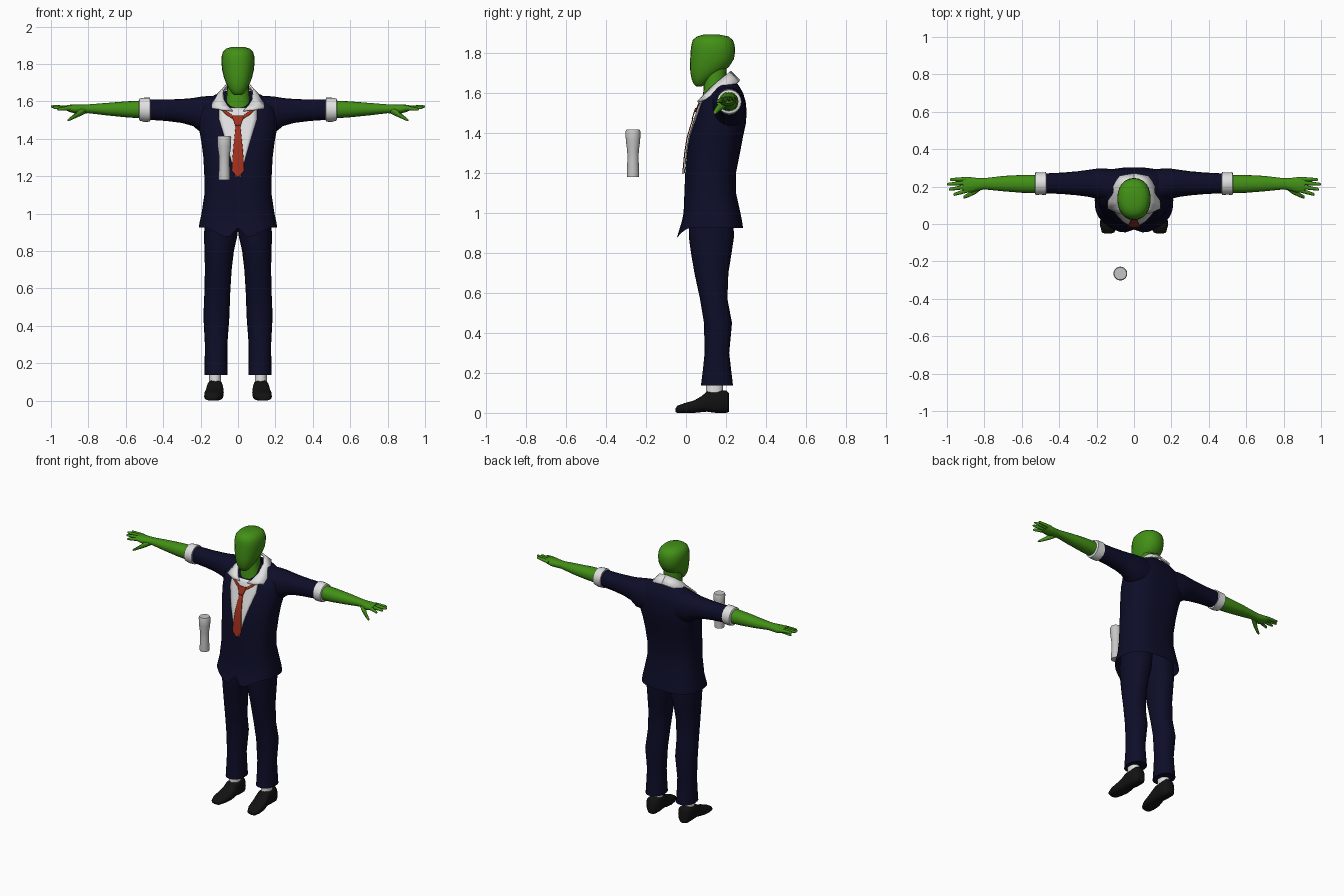
import bpy, bmesh, math

if "Cube" in bpy.data.objects:
    bpy.data.objects.remove(bpy.data.objects["Cube"], do_unlink=True)


def material(name, red, green, blue):
    mat = bpy.data.materials.new(name)
    mat.use_nodes = True
    color = (red, green, blue, 1)
    mat.diffuse_color = color
    shader = mat.node_tree.nodes["Principled BSDF"]
    shader.inputs["Base Color"].default_value = color
    shader.inputs["Roughness"].default_value = 0.8
    return mat


SKIN = material("green skin", .055, .28, .008)
NAVY = material("navy cloth", .004, .004, .022)
WHITE = material("white cloth", .75, .75, .75)
RED = material("red silk", .36, .03, .012)
BLACK = material("black leather", .006, .006, .006)
GREY = material("light grey", .56, .56, .56)


def finish(name, bm, mat, thickness=0):
    """Turn a bmesh into a smooth shaded object."""
    bmesh.ops.recalc_face_normals(bm, faces=bm.faces)
    mesh = bpy.data.meshes.new(name)
    bm.to_mesh(mesh)
    bm.free()
    for face in mesh.polygons:
        face.use_smooth = True
    mesh.set_sharp_from_angle(angle=math.radians(50))
    mesh.materials.append(mat)
    obj = bpy.data.objects.new(name, mesh)
    bpy.context.collection.objects.link(obj)
    if thickness:
        solid = obj.modifiers.new("thickness", "SOLIDIFY")
        solid.thickness = thickness
        solid.offset = 0
    return obj


def skin_rows(bm, rows, closed):
    """Bridge consecutive rows of vertices with quads."""
    for low, high in zip(rows, rows[1:]):
        count = len(low)
        for i in range(count if closed else count - 1):
            j = (i + 1) % count
            bm.faces.new((low[i], low[j], high[j], high[i]))


def loft(name, rings, mat, axis="z", side=1, sides=20, power=2.2, caps=True, adjust=None):
    """Rings are (position, a min, a max, b min, b max) along the axis."""
    bm = bmesh.new()
    rows = []
    for t, a_min, a_max, b_min, b_max in rings:
        row = []
        for i in range(sides):
            angle = math.tau * i / sides
            c, s = math.cos(angle), math.sin(angle)
            c = math.copysign(abs(c) ** (2 / power), c)
            s = math.copysign(abs(s) ** (2 / power), s)
            a = (a_min + a_max + (a_max - a_min) * c) / 2
            b = (b_min + b_max + (b_max - b_min) * s) / 2
            x, y, z = {"z": (a, b, t), "x": (t, a, b), "y": (a, t, b)}[axis]
            if adjust:
                x, y, z = adjust(x, y, z)
            row.append(bm.verts.new((x * side, y, z)))
        rows.append(row)
    skin_rows(bm, rows, True)
    if caps:
        bm.faces.new(rows[0])
        bm.faces.new(rows[-1])
    return finish(name, bm, mat)


def centred(rings):
    return [(z, -half, half, front, back) for z, half, front, back in rings]


# Jacket body: height, half width, front, back
JACKET = [(.925, .21, -.03, .285), (.96, .204, -.02, .28), (1, .195, -.012, .272),
          (1.1, .18, -.008, .25), (1.2, .18, -.004, .25), (1.3, .185, .005, .27),
          (1.38, .195, .018, .285), (1.45, .208, .04, .3), (1.51, .207, .058, .303),
          (1.56, .2, .075, .298), (1.6, .175, .115, .285), (1.635, .125, .145, .265),
          (1.655, .07, .16, .25)]
CUT = 2.6


def hem(x, y, z):
    """Pull the two front corners of the hem down beside the opening."""
    if z < .93 and y < .06:
        x_abs = abs(x)
        peak = x_abs / .055 if x_abs < .055 else max(0, (.17 - x_abs) / .115)
        z -= .058 * peak
        y -= .02 * peak
    return x, y, z


loft("jacket", centred(JACKET), NAVY, sides=48, power=CUT, caps=False, adjust=hem)


def chest_y(x, z):
    """Front surface of the jacket at a given place."""
    for low, high in zip(JACKET, JACKET[1:]):
        if low[0] <= z <= high[0]:
            f = (z - low[0]) / (high[0] - low[0])
            half, front, back = [p + (q - p) * f for p, q in zip(low[1:], high[1:])]
            bulge = (1 - min(1, abs(x) / half) ** CUT) ** (1 / CUT)
            return (front + back) / 2 - (back - front) / 2 * bulge


def panel(name, outline, mat, lift, side=1, steps=8):
    """Thin cloth laid on the chest; outline rows are (height, x min, x max)."""
    bm = bmesh.new()
    rows = []
    for (z0, l0, r0), (z1, l1, r1) in zip(outline, outline[1:]):
        for k in range(5):
            f = k / 4
            z, left, right = z0 + (z1 - z0) * f, l0 + (l1 - l0) * f, r0 + (r1 - r0) * f
            row = []
            for i in range(steps + 1):
                x = left + (right - left) * i / steps
                row.append(bm.verts.new((x * side, chest_y(x, z) - lift, z)))
            rows.append(row)
    skin_rows(bm, rows, False)
    bmesh.ops.remove_doubles(bm, verts=bm.verts, dist=.0005)
    return finish(name, bm, mat, .005)


# Shirt front and tie
panel("shirt_front", [(1.2, -.015, .015), (1.3, -.04, .04), (1.42, -.075, .075),
                      (1.5, -.1, .1), (1.565, -.1, .1)], WHITE, .004)
panel("tie_blade", [(1.195, -.004, .004), (1.23, -.034, .034), (1.34, -.026, .026),
                    (1.475, -.012, .012)], RED, .012)
panel("tie_knot", [(1.47, -.014, .014), (1.515, -.03, .03), (1.525, -.025, .025)], RED, .015)

# Head and neck
HEAD = [(1.633, .018, .05, .08), (1.645, .033, .038, .1), (1.67, .05, .028, .13),
        (1.7, .065, .022, .175), (1.73, .076, .02, .215), (1.77, .085, .021, .24),
        (1.81, .089, .023, .246), (1.84, .088, .027, .243), (1.865, .08, .034, .234),
        (1.882, .064, .055, .213), (1.891, .035, .085, .17)]
NECK = [(1.53, .085, .08, .21), (1.57, .075, .082, .21), (1.62, .062, .088, .205),
        (1.67, .058, .09, .2), (1.74, .06, .09, .205)]
loft("head", centred(HEAD), SKIN, sides=24)
loft("neck", centred(NECK), SKIN)

# Cup floating ahead of the body
cup = [(1.18, .031), (1.2, .031), (1.27, .028), (1.31, .029), (1.36, .036), (1.408, .037), (1.416, .033)]
loft("cup", [(z, -.073 - r, -.073 + r, -.265 - r, -.265 + r) for z, r in cup], GREY, power=2)

# Limb profiles for the left side
SLEEVE = [(.08, .11, .29, 1.42, 1.625), (.15, .12, .296, 1.425, 1.63), (.2, .135, .296, 1.435, 1.625),
          (.24, .145, .29, 1.468, 1.618), (.3, .153, .282, 1.485, 1.613), (.38, .16, .275, 1.495, 1.61),
          (.48, .165, .27, 1.502, 1.61)]
CUFF = [(.468, .165, .267, 1.505, 1.605), (.47, .155, .277, 1.492, 1.62), (.5, .157, .275, 1.49, 1.62),
        (.526, .155, .277, 1.497, 1.615), (.53, .165, .267, 1.507, 1.605)]
FOREARM = [(.5, .165, .262, 1.508, 1.605), (.6, .167, .262, 1.515, 1.6), (.7, .175, .257, 1.525, 1.592),
           (.8, .185, .245, 1.537, 1.584), (.83, .18, .245, 1.535, 1.583), (.87, .168, .25, 1.535, 1.583),
           (.9, .167, .25, 1.543, 1.582), (.915, .172, .246, 1.55, 1.58)]
THUMB = [(.815, .185, .22, 1.535, 1.57), (.845, .162, .2, 1.52, 1.558), (.88, .145, .17, 1.505, 1.53),
         (.905, .136, .155, 1.494, 1.51), (.912, .138, .15, 1.494, 1.502)]
TROUSER = [(.138, .055, .18, .075, .235), (.22, .057, .178, .085, .225), (.3, .057, .177, .093, .216),
           (.45, .046, .185, .09, .23), (.57, .042, .18, .07, .207), (.7, .034, .177, .042, .212),
           (.8, .022, .179, .025, .228), (.88, .004, .182, .014, .24), (1, -.01, .175, .015, .235)]
SHOE = [(-.052, .125, .155, .004, .022), (-.045, .105, .172, 0, .035), (-.01, .088, .181, 0, .048),
        (.04, .078, .18, 0, .062), (.08, .076, .172, .004, .085), (.105, .08, .168, .006, .108),
        (.15, .08, .165, 0, .113), (.2, .08, .165, 0, .113), (.214, .095, .15, .004, .1)]
# Fingers: root y, tip x, tip y, tip height
FINGERS = [(.18, .965, .157, 1.557), (.2, .99, .185, 1.567), (.221, 1, .212, 1.573), (.24, .985, .237, 1.573)]
# Collar: upper and lower edge from the nape to the front tip
COLLAR = [((0, .222, 1.708), (0, .268, 1.66)), ((.055, .207, 1.694), (.075, .256, 1.65)),
          ((.08, .165, 1.66), (.115, .2, 1.63)), ((.078, .115, 1.615), (.138, .125, 1.585)),
          ((.055, .078, 1.575), (.14, .085, 1.565)), ((.03, .062, 1.55), (.085, .058, 1.555))]

for label, side in (("left", 1), ("right", -1)):
    # Arm
    loft(label + "_sleeve", SLEEVE, NAVY, "x", side)
    loft(label + "_cuff", CUFF, WHITE, "x", side, sides=24, power=2)
    loft(label + "_forearm", FOREARM, SKIN, "x", side)
    loft(label + "_thumb", THUMB, SKIN, "x", side, sides=10)
    for number, (root, tip, tip_y, tip_z) in enumerate(FINGERS):
        rings = []
        for f, r in ((0, .012), (.5, .0105), (.92, .008), (1, .004)):
            x = .89 + (tip - .89) * f
            y = root + (tip_y - root) * f
            z = 1.565 + (tip_z - 1.565) * f
            rings.append((x, y - r, y + r, z - r, z + r))
        loft(f"{label}_finger_{number}", rings, SKIN, "x", side, sides=10)
    # Leg
    loft(label + "_trouser", TROUSER, NAVY, side=side)
    loft(label + "_sock", [(.08, .09, .155, .1, .185), (.2, .09, .155, .1, .185)], WHITE, side=side)
    loft(label + "_shoe", SHOE, BLACK, "y", side, power=2.8)
    # Neckwear
    panel(label + "_tie_band", [(1.505, .005, .025), (1.53, .035, .065), (1.55, .065, .085)],
          RED, .009, side)
    bm = bmesh.new()
    rows = [[bm.verts.new((x * side, y, z)) for x, y, z in pair] for pair in COLLAR]
    skin_rows(bm, rows, False)
    finish(label + "_collar", bm, WHITE, .01)
